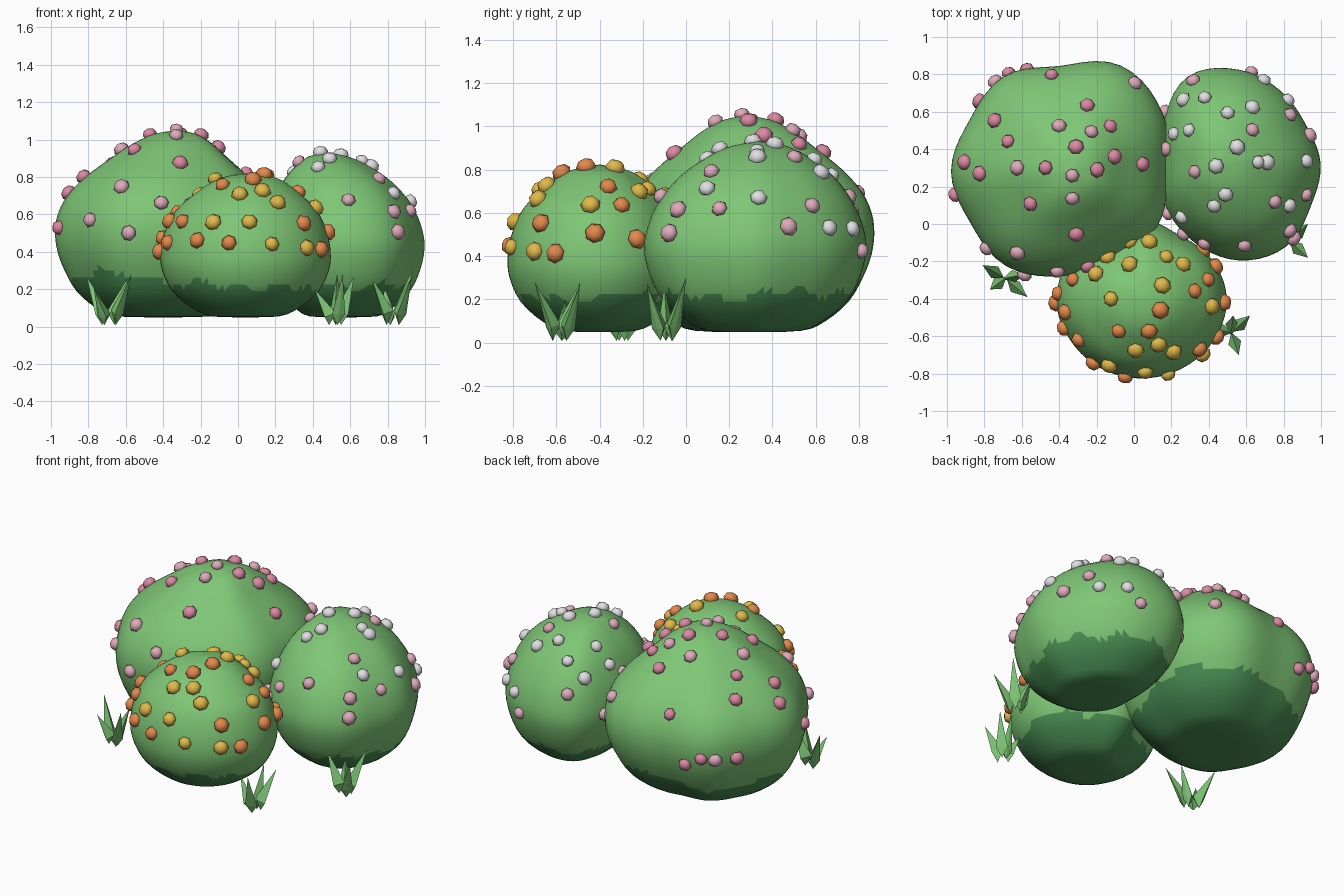
import bpy, bmesh, math, random
from mathutils import Vector, Matrix
from mathutils.bvhtree import BVHTree

if "Cube" in bpy.data.objects:
    bpy.data.objects.remove(bpy.data.objects["Cube"])

random.seed(4)


def material(name, rgb):
    m = bpy.data.materials.new(name)
    m.diffuse_color = (*rgb, 1)
    m.use_nodes = True
    m.node_tree.nodes["Principled BSDF"].inputs["Base Color"].default_value = m.diffuse_color
    return m


LEAF = material("leaf green", (0.21, 0.57, 0.18))
SHADE = material("dark green", (0.07, 0.28, 0.09))
DEEP_PINK = material("deep pink", (0.72, 0.25, 0.37))
PALE_PINK = material("pale pink", (0.74, 0.41, 0.50))
WHITE = material("soft white", (0.75, 0.74, 0.76))
ORANGE = material("orange", (0.77, 0.25, 0.07))
YELLOW = material("yellow", (0.75, 0.49, 0.07))


def finish(bm, name, mats, smooth):
    bmesh.ops.recalc_face_normals(bm, faces=bm.faces)
    for f in bm.faces:
        f.smooth = smooth
    me = bpy.data.meshes.new(name)
    bm.to_mesh(me)
    bm.free()
    for m in mats:
        me.materials.append(m)
    ob = bpy.data.objects.new(name, me)
    bpy.context.collection.objects.link(ob)
    return ob


def spline(a, b, c, d, t):
    return 0.5 * (2*b + (c-a)*t + (2*a-5*b+4*c-d)*t*t + (3*b-a-3*c+d)*t**3)


# Lumpy bush: plan radii every 30 degrees, swept through a vertical profile
def bush(name, centre, lean, radii, profile, dark_height, dark_sway):
    bm = bmesh.new()
    n, segs, steps = len(radii), 60, 3
    plan = []
    for i in range(segs):
        k, t = divmod(i * n / segs, 1)
        plan.append(spline(*(radii[(int(k) + j) % n] for j in (-1, 0, 1, 2)), t))
    rows = []
    last = len(profile) - 1
    for i in range(last * steps + 1):
        k = min(i // steps, last - 1)
        t = i / steps - k
        pts = [profile[min(max(k + j, 0), last)] for j in (-1, 0, 1, 2)]
        rows.append([spline(*(p[c] for p in pts), t) for c in (0, 1)])
    top = profile[-1][1]
    grid = []
    for p, z in rows:
        s = (z / top) ** 5
        cx, cy = centre[0] + lean[0]*s, centre[1] + lean[1]*s
        grid.append([bm.verts.new((cx + p*r*math.cos(i*math.tau/segs),
                                   cy + p*r*math.sin(i*math.tau/segs), z))
                     for i, r in enumerate(plan)])
    for a, b in zip(grid, grid[1:]):
        for i in range(segs):
            j = (i + 1) % segs
            bm.faces.new((a[i], a[j], b[j], b[i]))
    bmesh.ops.remove_doubles(bm, verts=bm.verts, dist=0.0005)
    bmesh.ops.triangulate(bm, faces=bm.faces)
    # Ragged shaded underside
    for f in bm.faces:
        c = f.calc_center_median()
        a = math.atan2(c.y - centre[1], c.x - centre[0])
        edge = (dark_height + dark_sway*math.cos(2*(a - math.pi/4))
                + 0.015*math.sin(5*a) + 0.015*math.sin(11*a + 1))
        f.material_index = int(c.z < edge)
    bmesh.ops.recalc_face_normals(bm, faces=bm.faces)
    tree = BVHTree.FromBMesh(bm)
    finish(bm, name, (LEAF, SHADE), True)
    return tree


# Rounded blossoms seated on the bush; a third value fixes the height on steep sides
def blossoms(name, tree, spots, mat, size=0.041):
    bm = bmesh.new()
    for x, y, *z in spots:
        hit, nor, _, _ = tree.ray_cast(Vector((x, y, 2)), Vector((0, 0, -1)))
        if z or hit is None or hit.z < 0.42:
            z = z[0] if z else 0.46
            hit, nor, _, _ = tree.find_nearest(Vector((x, y, z)))
        r = size * random.uniform(0.92, 1.1)
        turn = Matrix.Rotation(random.uniform(0, 6), 4, 'Z')
        mtx = (Matrix.Translation(hit + nor*0.009)
               @ nor.to_track_quat('Z', 'Y').to_matrix().to_4x4() @ turn
               @ Matrix.Diagonal((r, r, r*0.78, 1)))
        bmesh.ops.create_uvsphere(bm, u_segments=7, v_segments=4, radius=1, matrix=mtx)
    finish(bm, name, (mat,), True)


# Pointed blades leaning out from a shared centre
def grass(name, base, tips):
    bm = bmesh.new()
    for x, y, z in tips:
        tip = Vector((x, y, z))
        out = Vector((x - base[0], y - base[1], 0))
        foot = Vector((base[0], base[1], 0.008)) + out*0.3
        axis = (tip - foot).normalized()
        side = axis.cross(out).normalized()
        front = side.cross(axis)
        if front.dot(out) > 0:
            front = -front
        mid = foot.lerp(tip, 0.22)
        ring = [bm.verts.new(mid + v) for v in
                (side*0.036, front*0.06, side*-0.036, front*-0.006)]
        lo, hi = bm.verts.new(foot), bm.verts.new(tip)
        for i in range(4):
            a, b = ring[i], ring[(i + 1) % 4]
            bm.faces.new((a, b, hi))
            bm.faces.new((b, a, lo))
    finish(bm, name, (LEAF,), False)


large = bush("large_bush", (-0.40, 0.28), (0.07, 0.0),
             (.58, .635, .655, .565, .59, .555, .58, .55, .58, .56, .55, .60),
             ((0, .05), (.43, .055), (.62, .10), (.80, .19), (.91, .30), (.975, .40),
              (1, .50), (.98, .60), (.90, .70), (.75, .80), (.54, .90), (.36, .98),
              (.19, 1.03), (0, 1.05)), 0.255, 0.03)
right = bush("right_bush", (0.56, 0.32), (-0.09, 0.02),
             (.44, .418, .452, .505, .54, .46, .42, .45, .48, .515, .51, .448),
             ((0, .05), (.42, .055), (.61, .10), (.82, .19), (.94, .30), (1, .43),
              (.96, .55), (.86, .66), (.69, .77), (.45, .86), (.24, .91), (0, .93)),
             0.222, 0.012)
front = bush("front_bush", (0.04, -0.40), (0.02, 0.0),
             (.455, .43, .395, .42, .36, .43, .455, .44, .43, .425, .43, .445),
             ((0, .05), (.40, .055), (.63, .10), (.86, .19), (.98, .30), (1, .40),
              (.95, .51), (.83, .62), (.62, .71), (.40, .78), (.20, .81), (0, .82)),
             0.215, 0.01)

blossoms("large_bush_deep_blossoms", large, (
    (-.66, .78, .47), (-.57, .81, .42), (-.44, .79), (-.83, .66), (-.74, .55),
    (-.25, .63), (-.67, .44), (-.13, .52), (-.31, .41), (-.82, .27), (-.47, .30),
    (-.20, .29), (-.11, .36), (.04, .32), (-.55, .11), (-.97, .15, .53), (-.31, -.05),
    (-.25, -.22), (-.90, .33)), DEEP_PINK)
blossoms("large_bush_pale_blossoms", large, (
    (-.75, .77), (.02, .77, .69), (-.40, .52), (-.23, .49), (-.62, .30), (-.33, .26),
    (-.33, .14), (-.79, -.13, .57), (-.62, -.15), (-.41, -.25, .66),
    (-.59, -.29, .50)), PALE_PINK)
blossoms("right_bush_white_blossoms", right, (
    (.70, .78, .53), (.82, .66, .53), (.27, .66), (.38, .67), (.63, .62), (.50, .59),
    (.22, .48), (.30, .50), (.55, .41), (.44, .31), (.66, .33), (.71, .33),
    (.95, .34, .69), (.49, .16), (.43, .10), (.85, .09, .73), (.26, .04)), WHITE)
blossoms("right_bush_pink_blossoms", right, (
    (.32, .76), (.64, .84, .42), (.16, .60), (.83, .58, .63), (.95, .48, .54),
    (.63, .50), (.33, .28), (.18, .40), (.96, .14, .64), (.75, .12), (.15, .04),
    (.81, -.02, .60), (.83, -.06, .50), (.27, -.05), (.38, -.10),
    (.59, -.11)), PALE_PINK)
blossoms("front_bush_orange_blossoms", front, (
    (.38, -.13), (-.32, -.30), (-.42, -.37, .48), (.32, -.36), (.39, -.30), (.43, -.23),
    (.14, -.46), (.46, -.42, .50), (-.36, -.47), (-.38, -.56, .45), (-.08, -.57),
    (.08, -.57), (-.31, -.63, .57), (.34, -.66, .545), (.42, -.59, .41),
    (-.20, -.72, .455), (-.05, -.83, .45), (-.40, -.42, .40)), ORANGE, 0.044)
blossoms("front_bush_yellow_blossoms", front, (
    (.08, -.10), (-.02, -.10), (-.14, -.18), (-.02, -.22), (.17, -.18), (.26, -.22),
    (-.20, -.27), (-.12, -.40), (.15, -.33), (.41, -.44), (.01, -.67), (.13, -.64),
    (.21, -.68), (.36, -.69, .42), (-.12, -.73, .545), (.06, -.77, .55),
    (.18, -.80, .44)), YELLOW, 0.044)

grass("left_grass", (-0.69, -0.29), (
    (-.81, -.22, .27), (-.77, -.35, .20), (-.57, -.39, .28), (-.59, -.27, .26)))
grass("front_grass", (0.52, -0.58), (
    (.62, -.49, .27), (.56, -.70, .28), (.41, -.56, .20), (.53, -.49, .28)))
grass("right_grass", (0.83, -0.09), (
    (.93, 0, .30), (.93, -.18, .27), (.71, -.10, .27), (.78, -.01, .22)))
